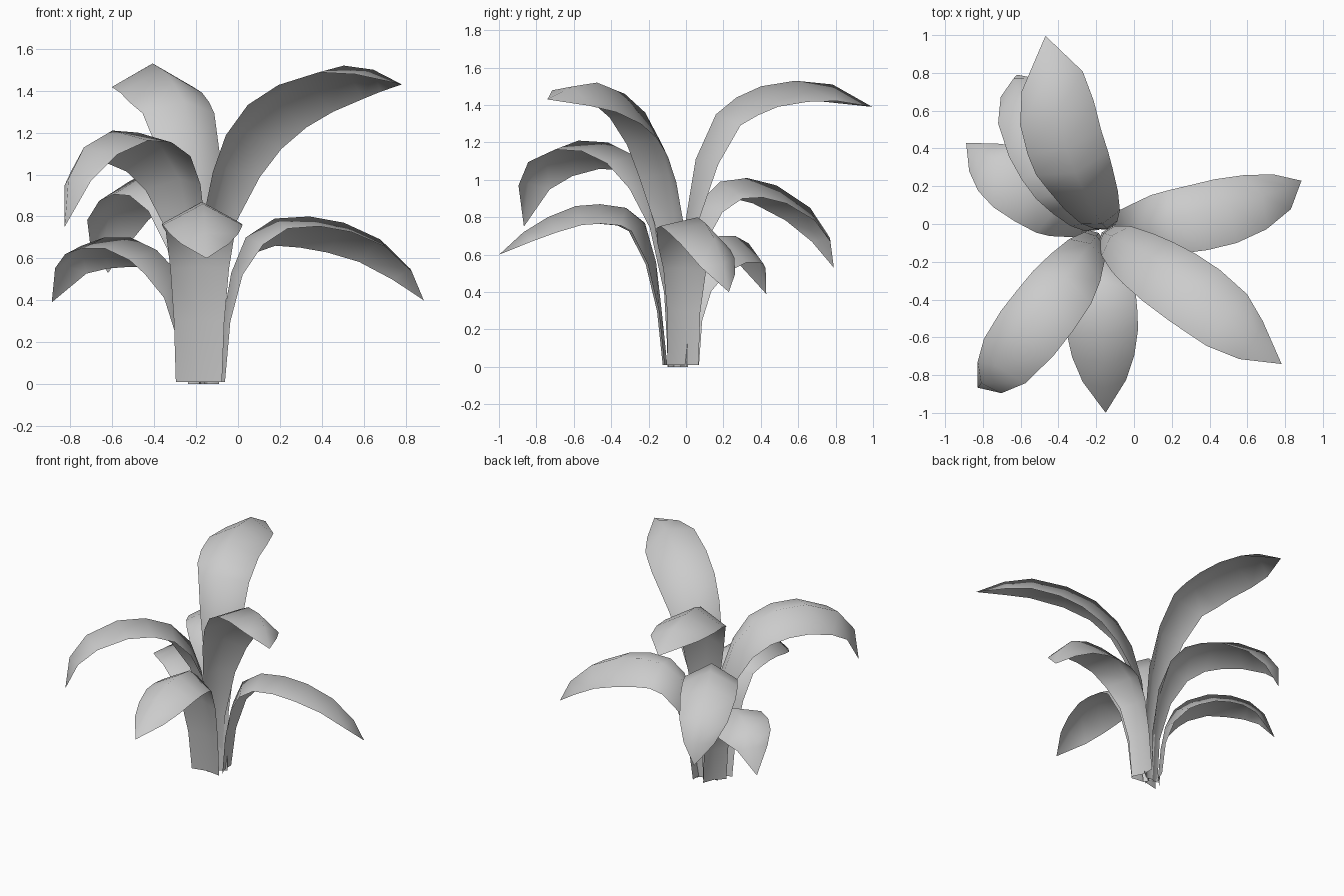
import bpy, bmesh, math
from mathutils import Vector, Matrix

if "Cube" in bpy.data.objects:
    bpy.data.objects.remove(bpy.data.objects["Cube"])

UP = Vector((0, 0, 1))
# half widths along a leaf, root to tip
WIDTHS = (0.11, 0.12, 0.14, 0.165, 0.185, 0.19, 0.19, 0.165, 0.115, 0.0)
WIDTHS_SIDE = (0.085, 0.09, 0.115, 0.155, 0.175, 0.185, 0.185, 0.16, 0.105, 0.0)
WIDTHS_INNER = (0.05, 0.065, 0.11, 0.15, 0.18, 0.19, 0.19, 0.165, 0.105, 0.0)
WIDTHS_BLUNT = (0.05, 0.065, 0.11, 0.15, 0.18, 0.2, 0.205, 0.205, 0.17, 0.0)
WIDTHS_TALL = (0.05, 0.065, 0.11, 0.15, 0.175, 0.195, 0.2, 0.185, 0.125, 0.0)


def leaf(name, tip, ridge, widths=WIDTHS, roll=0, bend=0, fold=0.55, base_fold=0.02,
         root=(-0.18, -0.04)):
    """Ridged blade: ridge is (reach, height) points, roll tips its right side up,
    bend shifts its middle to the left."""
    root = Vector((*root, 0))
    direction = (Vector((tip[0], tip[1], 0)) - root).normalized()
    left = UP.cross(direction)
    n = len(ridge)
    pts = [Vector((r, 0, z)) for r, z in ridge]
    bm = bmesh.new()
    rings = []
    for i, (p, w) in enumerate(zip(pts, widths)):
        t = i / (n - 1)
        tan = (pts[min(i + 1, n - 1)] - pts[max(i - 1, 0)]).normalized()
        if i == 0:
            tan = UP
        along = direction * tan.x + UP * tan.z
        normal = along.cross(left)
        centre = root + direction * p.x + UP * p.z + left * bend * math.sin(math.pi * t ** 1.6)
        # roll grows from nothing at the root
        turn = Matrix.Rotation(math.radians(-roll) * min(1, t * 2), 3, along)
        # nearly flat at the base, folded further out
        drop = base_fold if i < 2 else fold * w * min(1, i / 3)
        if w == 0:
            rings.append([bm.verts.new(centre)])
        else:
            rings.append([bm.verts.new(centre + turn @ (left * s * w - normal * drop * abs(s)))
                          for s in (1, 0, -1)])
    for a, b in zip(rings, rings[1:]):
        for k in (0, 1):
            if len(b) == 1:
                bm.faces.new((a[k], a[k + 1], b[0]))
            else:
                bm.faces.new((a[k], a[k + 1], b[k + 1], b[k]))
    for f in bm.faces:
        f.smooth = True
    me = bpy.data.meshes.new(name)
    bm.to_mesh(me)
    bm.free()
    bpy.context.collection.objects.link(bpy.data.objects.new(name, me))


# upper leaves
leaf("tall_back_leaf", (-0.47, 1.0),
     [(.01, 0), (.02, .45), (.05, .8), (.11, 1.11), (.23, 1.35),
      (.35, 1.44), (.49, 1.5), (.68, 1.53), (.88, 1.51), (1.09, 1.39)],
     WIDTHS_BLUNT, bend=0.08, root=(-0.13, -0.04))
leaf("tall_right_leaf", (0.78, -0.74),
     [(.01, 0), (.02, .4), (.06, .77), (.13, 1.03), (.23, 1.21),
      (.38, 1.36), (.57, 1.46), (.81, 1.52), (1.0, 1.5), (1.19, 1.43)],
     WIDTHS_TALL, roll=20, bend=0.06)
# middle leaves
leaf("middle_front_left_leaf", (-0.83, -0.87),
     [(.01, 0), (.03, .4), (.08, .75), (.16, .98), (.3, 1.13),
      (.48, 1.2), (.68, 1.21), (.9, 1.13), (1.02, .98), (1.05, .75)],
     WIDTHS_INNER, roll=-16)
leaf("middle_back_left_leaf", (-0.62, 0.79),
     [(.01, 0), (.02, .35), (.06, .65), (.13, .87), (.27, .99),
      (.44, 1.01), (.62, .97), (.82, .85), (.93, .69), (.94, .53)],
     WIDTHS_INNER, bend=0.05)
# lower leaves, wrapping the stem
leaf("low_front_leaf", (-0.15, -1.0),
     [(.06, .01), (.09, .3), (.12, .56), (.18, .77), (.28, .85),
      (.42, .87), (.55, .86), (.7, .8), (.83, .72), (.96, .60)],
     root=(-0.19, -0.04))
leaf("low_right_leaf", (0.89, 0.23),
     [(.08, .01), (.11, .3), (.15, .53), (.22, .70), (.36, .79),
      (.53, .8), (.7, .77), (.88, .69), (1.03, .55), (1.10, .4)],
     WIDTHS_SIDE, roll=16, bend=-0.03)
leaf("low_left_leaf", (-0.89, 0.43),
     [(.05, .01), (.07, .25), (.1, .42), (.16, .56), (.25, .64),
      (.4, .7), (.55, .7), (.68, .66), (.78, .57), (.85, .39)],
     WIDTHS_SIDE, roll=-14)
